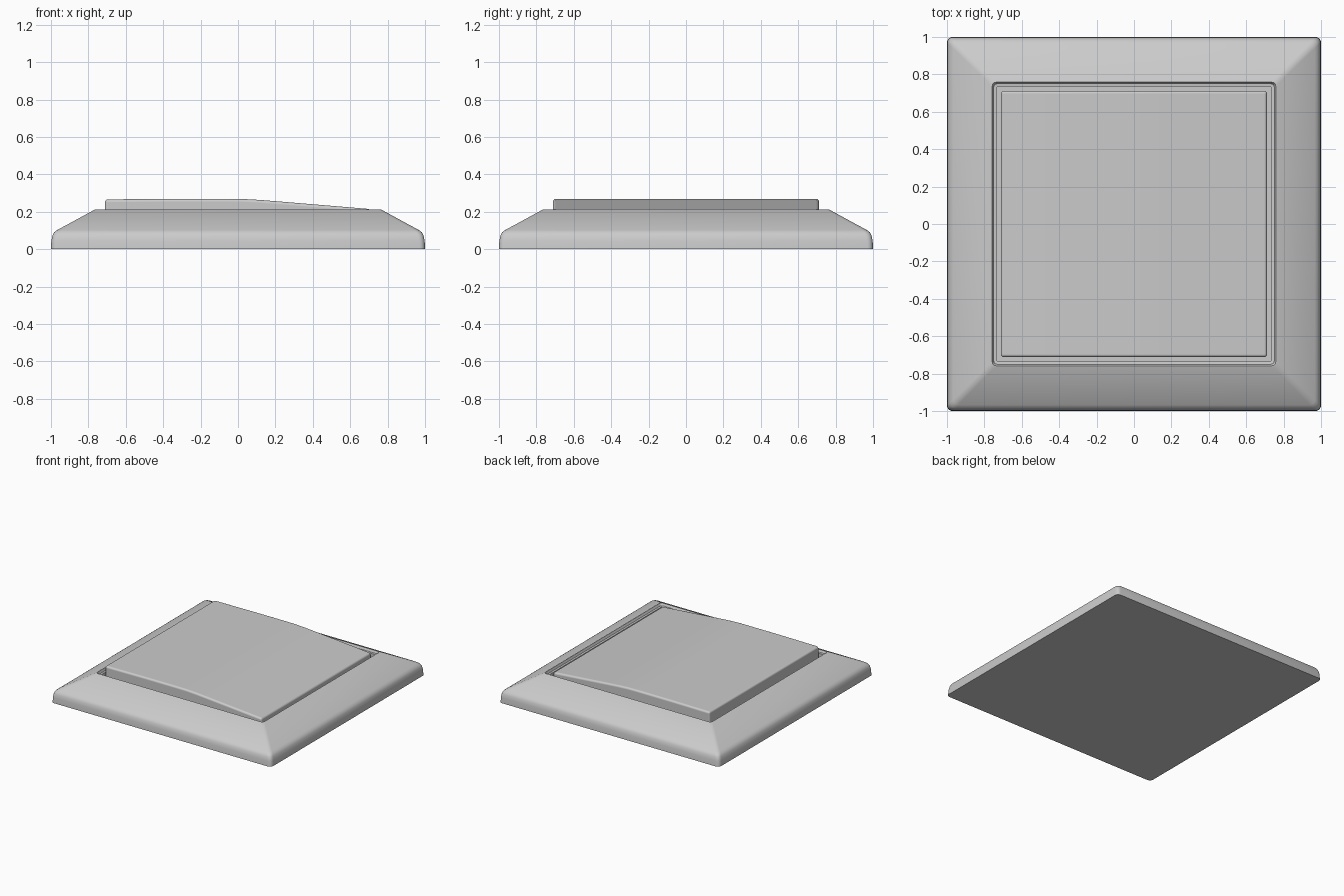
import bpy, bmesh, math

if "Cube" in bpy.data.objects:
    bpy.data.objects.remove(bpy.data.objects["Cube"])


def finish(name, bm, angle=30):
    bmesh.ops.recalc_face_normals(bm, faces=bm.faces)
    me = bpy.data.meshes.new(name)
    bm.to_mesh(me)
    bm.free()
    ob = bpy.data.objects.new(name, me)
    bpy.context.collection.objects.link(ob)
    bpy.ops.object.select_all(action='DESELECT')
    ob.select_set(True)
    bpy.context.view_layer.objects.active = ob
    bpy.ops.object.shade_smooth_by_angle(angle=math.radians(angle))
    return ob


def rounded_ring(bm, half, radius, z, seg=4):
    """Loop of vertices around a square with rounded corners."""
    verts = []
    for q, (sx, sy) in enumerate([(1, 1), (-1, 1), (-1, -1), (1, -1)]):
        for i in range(seg + 1):
            a = math.pi / 2 * (q + i / seg)
            verts.append(bm.verts.new((sx * (half - radius) + radius * math.cos(a),
                                       sy * (half - radius) + radius * math.sin(a), z)))
    return verts


# Wall plate: outer side, rounded shoulder, sloped face, lip, ledge, recess
profile = [(1.0, 0.03, 0.0), (0.998, 0.03, 0.045), (0.992, 0.03, 0.073),
           (0.983, 0.03, 0.09), (0.967, 0.028, 0.102), (0.765, 0.022, 0.212),
           (0.758, 0.02, 0.213), (0.75, 0.018, 0.195), (0.735, 0.012, 0.193),
           (0.735, 0.012, 0.12)]
bm = bmesh.new()
rings = [rounded_ring(bm, *p) for p in profile]
for a, b in zip(rings, rings[1:]):
    n = len(a)
    for i in range(n):
        j = (i + 1) % n
        bm.faces.new((a[i], a[j], b[j], b[i]))
bm.faces.new(rings[0])
bm.faces.new(rings[-1])
finish("wall_plate", bm)

# Rocker: side profile extruded across y, raised on the left, sloping to the right
H = 0.712
side = [(-H, 0.121), (-H, 0.266), (-0.35, 0.269), (-0.05, 0.269), (0.03, 0.268),
        (0.12, 0.263), (0.22, 0.255), (H, 0.214), (H, 0.121)]
bm = bmesh.new()
face = bm.faces.new([bm.verts.new((x, -H, z)) for x, z in side])
ext = bmesh.ops.extrude_face_region(bm, geom=[face])
bmesh.ops.translate(bm, vec=(0, 2 * H, 0),
                    verts=[v for v in ext["geom"] if isinstance(v, bmesh.types.BMVert)])
rocker = finish("rocker", bm)
bev = rocker.modifiers.new("soft_edges", 'BEVEL')
bev.width = 0.016
bev.segments = 3
bev.limit_method = 'ANGLE'
bev.angle_limit = math.radians(40)
bev.harden_normals = True
